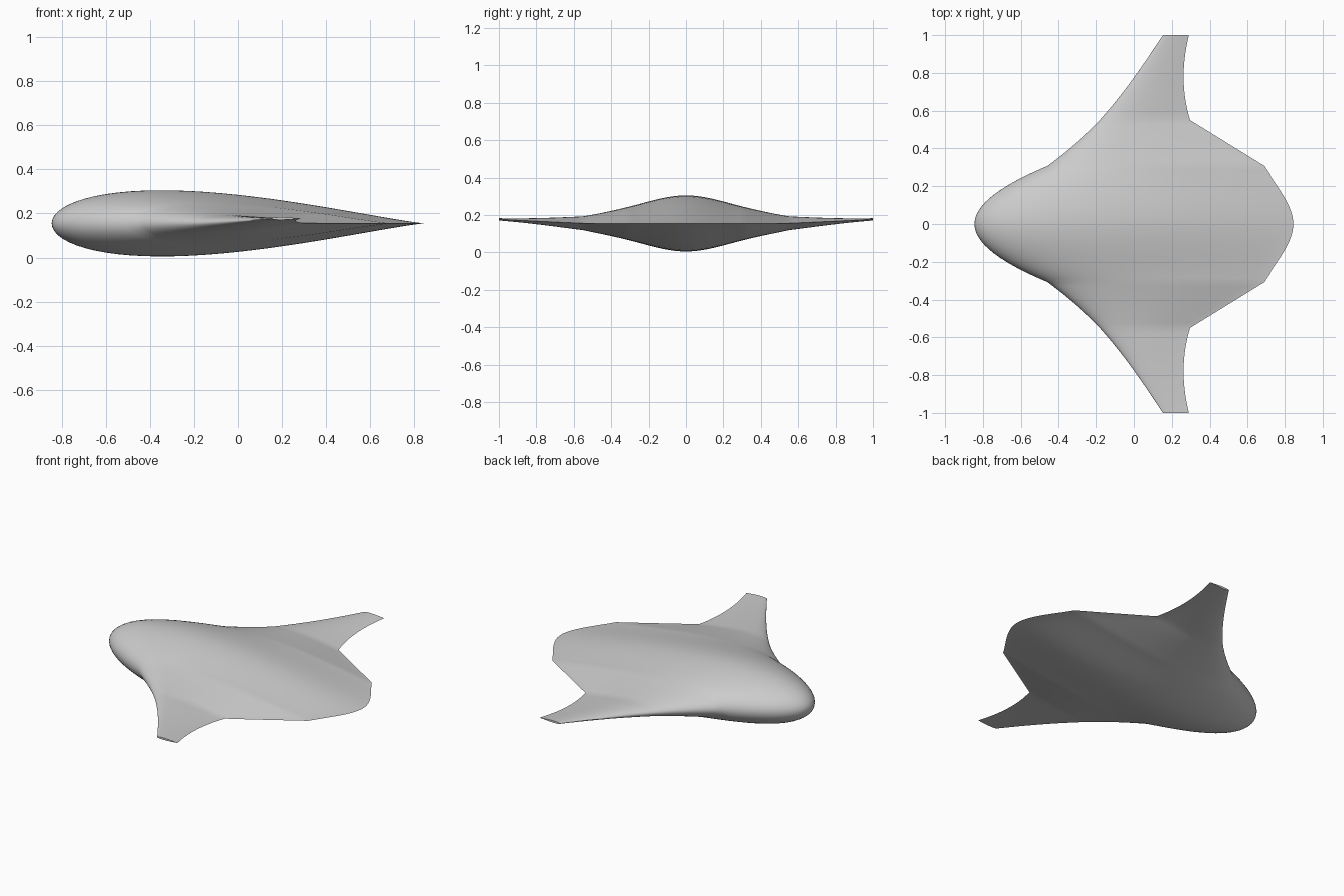
import bpy, bmesh, math

if "Cube" in bpy.data.objects:
    bpy.data.objects.remove(bpy.data.objects["Cube"])

# Span breaks: centre line, body edge, wing root, wing tip
BREAKS = (0, 0.307, 0.55, 1.0)
STEPS = (14, 10, 14)      # stations per panel
CHORD_STEPS = 36

# Per panel: start value, start slope, end value, end slope
LEADING = ((-0.845, 0, -0.46, 2.4), (-0.46, 1.35, -0.18, 0.95), (-0.18, 0.9, 0.153, 0.66))
TRAILING = ((0.845, 0, 0.69, -0.6), (0.69, -1.62, 0.296, -1.62), (0.296, -0.3, 0.29, 0.25))
HALF_THICK = ((0.15, 0, 0.089, -0.25), (0.089, -0.25, 0.037, -0.19), (0.037, -0.09, 0.006, -0.03))
HEIGHT = ((0.155, 0, 0.155, 0), (0.155, 0, 0.156, 0.02), (0.156, 0.04, 0.177, 0.05))


def hermite(panel, t, span):
    a, ma, b, mb = panel
    s = 1 - t
    return (a * s * s * (1 + 2 * t) + b * t * t * (3 - 2 * t)
            + span * (ma * t * s * s - mb * t * t * s))


def thickness(u):
    # Rounded nose, thin cusped tail, peak of one
    peak = 0.5 / 1.7
    return math.sqrt(u) * (1 - u) ** 1.2 / (math.sqrt(peak) * (1 - peak) ** 1.2)


def station(panel, t):
    span = BREAKS[panel + 1] - BREAKS[panel]
    curves = (LEADING, TRAILING, HALF_THICK, HEIGHT)
    return (BREAKS[panel] + span * t, *(hermite(c[panel], t, span) for c in curves))


# Half-span stations, then mirrored to the full span
half = [station(p, i / n) for p, n in enumerate(STEPS) for i in range(n)]
half.append(station(2, 1))
stations = [(-s[0], *s[1:]) for s in reversed(half[1:])] + half

# Loft airfoil rings along the span
bm = bmesh.new()
rings = []
for y, lead, trail, thick, z in stations:
    ring = []
    for i in range(2 * CHORD_STEPS):
        u = (1 + math.cos(math.pi * i / CHORD_STEPS)) / 2
        side = 1 if i < CHORD_STEPS else -1
        h = thick * thickness(min(max(u, 0), 1)) * side
        ring.append(bm.verts.new((lead + (trail - lead) * u, y, z + h)))
    rings.append(ring)
for a, b in zip(rings, rings[1:]):
    for i in range(len(a)):
        j = (i + 1) % len(a)
        bm.faces.new((a[i], a[j], b[j], b[i]))
bm.faces.new(rings[0])
bm.faces.new(rings[-1])
bmesh.ops.recalc_face_normals(bm, faces=bm.faces)

mesh = bpy.data.meshes.new("blended_wing_body")
bm.to_mesh(mesh)
bm.free()
body = bpy.data.objects.new("blended_wing_body", mesh)
bpy.context.collection.objects.link(body)

# Plain grey skin
grey = bpy.data.materials.new("light grey")
grey.use_nodes = True
grey.diffuse_color = (0.6, 0.6, 0.6, 1)
grey.node_tree.nodes["Principled BSDF"].inputs["Base Color"].default_value = (0.6, 0.6, 0.6, 1)
mesh.materials.append(grey)

# Smooth skin with crisp trailing edge and tips
bpy.context.view_layer.objects.active = body
body.select_set(True)
bpy.ops.object.shade_smooth_by_angle(angle=math.radians(40))
